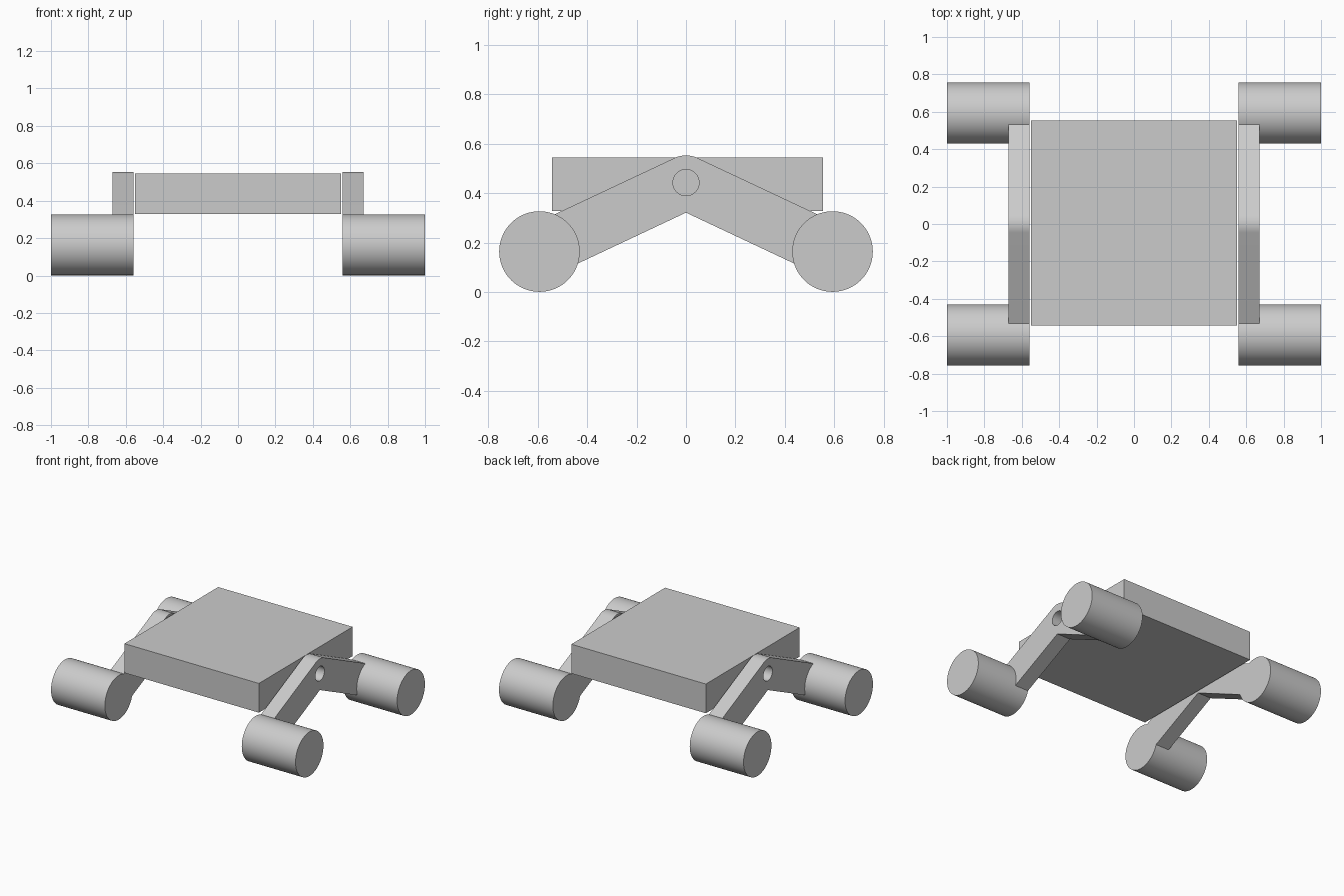
import bpy
from math import sin, cos, atan2, hypot, pi, radians

if "Cube" in bpy.data.objects:
    bpy.data.objects.remove(bpy.data.objects["Cube"])

grey = bpy.data.materials.new("light grey")
grey.use_nodes = True
colour = (0.6, 0.6, 0.6, 1)
grey.diffuse_color = colour
grey.node_tree.nodes["Principled BSDF"].inputs["Base Color"].default_value = colour

# Shared dimensions
WHEEL_Y, WHEEL_Z, WHEEL_R = 0.593, 0.164, 0.163
INNER_X, ARM_X, OUTER_X = 0.56, 0.67, 1.0
PIVOT_Z, ARM_R, HOLE_R = 0.443, 0.11, 0.053


def finish(obj, name):
    obj.name = name
    obj.data.materials.clear()
    obj.data.materials.append(grey)
    bpy.ops.object.select_all(action='DESELECT')
    obj.select_set(True)
    bpy.context.view_layer.objects.active = obj
    bpy.ops.object.shade_smooth_by_angle(angle=radians(20))


def arc(radius, start, end, steps):
    return [(radius * cos(start + (end - start) * i / steps),
             radius * sin(start + (end - start) * i / steps)) for i in range(steps + 1)]


def add_loop(curve, points):
    spline = curve.splines.new('POLY')
    spline.points.add(len(points) - 1)
    for p, (u, v) in zip(spline.points, points):
        p.co = (u, v, 0, 1)
    spline.use_cyclic_u = True


def rocker_arm(name, side):
    # Bent arm outline around the pivot, with a round hole through it
    drop = PIVOT_Z - WHEEL_Z
    tilt, length = atan2(drop, WHEEL_Y), hypot(drop, WHEEL_Y)
    tip = (WHEEL_Y, -drop)
    nu, nv = ARM_R * sin(tilt), ARM_R * cos(tilt)
    right = [(tip[0] - nu, tip[1] - nv), (tip[0] + nu, tip[1] + nv)]
    left = [(-u, v) for u, v in reversed(right)]
    outline = [(0, -ARM_R / cos(tilt))] + right
    outline += arc(ARM_R, pi / 2 - tilt, pi / 2 + tilt, 12) + left
    curve = bpy.data.curves.new(name, 'CURVE')
    curve.dimensions = '2D'
    curve.fill_mode = 'BOTH'
    curve.extrude = (ARM_X - INNER_X) / 2
    add_loop(curve, outline)
    add_loop(curve, arc(HOLE_R, 0, 2 * pi, 40)[:-1])
    obj = bpy.data.objects.new(name, curve)
    bpy.context.collection.objects.link(obj)
    obj.location = (side * (INNER_X + ARM_X) / 2, 0, PIVOT_Z)
    obj.rotation_euler = (pi / 2, 0, pi / 2)
    bpy.ops.object.select_all(action='DESELECT')
    obj.select_set(True)
    bpy.context.view_layer.objects.active = obj
    bpy.ops.object.convert(target='MESH')
    finish(bpy.context.object, name)


# Flat box body
bpy.ops.mesh.primitive_cube_add(size=1, location=(0, 0.006, 0.437))
body = bpy.context.object
body.scale = (1.1, 1.095, 0.216)
finish(body, "body")

# Rocker arms and wheels on both sides
for side, side_name in ((1, "left"), (-1, "right")):
    rocker_arm(side_name + "_rocker_arm", side)
    for end, end_name in ((-1, "front"), (1, "back")):
        bpy.ops.mesh.primitive_cylinder_add(
            vertices=72, radius=WHEEL_R, depth=OUTER_X - INNER_X,
            location=(side * (INNER_X + OUTER_X) / 2, end * WHEEL_Y, WHEEL_Z),
            rotation=(0, pi / 2, 0))
        finish(bpy.context.object, f"{end_name}_{side_name}_wheel")
